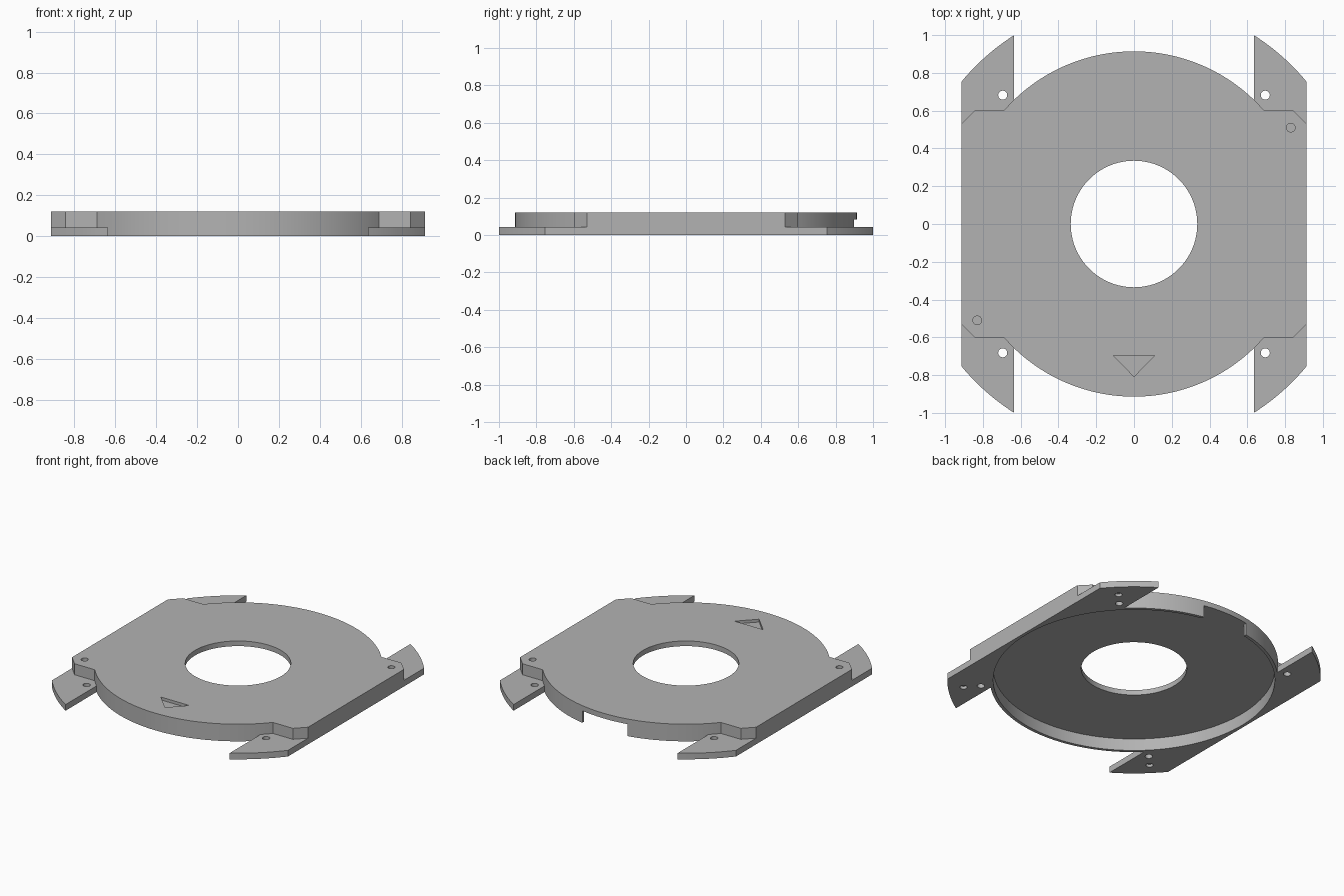
import bpy, bmesh, math

old = bpy.data.objects.get("Cube")
if old:
    bpy.data.objects.remove(old, do_unlink=True)

HEIGHT, FOOT_H, CEILING = 0.12, 0.043, 0.084
HALF_W, RIM_R, RECESS_R, FOOT_R = 0.914, 0.914, 0.893, 1.184

grey = bpy.data.materials.new("light grey")
grey.use_nodes = True
colour = (0.45, 0.45, 0.45, 1)
grey.diffuse_color = colour
grey.node_tree.nodes["Principled BSDF"].inputs["Base Color"].default_value = colour


def prism(name, outline, z0, z1):
    """Extrude a flat outline between two heights."""
    bm = bmesh.new()
    face = bm.faces.new([bm.verts.new((x, y, z0)) for x, y in outline])
    top = bmesh.ops.extrude_face_region(bm, geom=[face])["geom"]
    for v in top:
        if isinstance(v, bmesh.types.BMVert):
            v.co.z = z1
    bmesh.ops.recalc_face_normals(bm, faces=bm.faces)
    mesh = bpy.data.meshes.new(name)
    bm.to_mesh(mesh)
    bm.free()
    mesh.materials.append(grey)
    ob = bpy.data.objects.new(name, mesh)
    bpy.context.collection.objects.link(ob)
    return ob


def arc(r, a0, a1, n):
    return [(r * math.cos(a0 + (a1 - a0) * i / n), r * math.sin(a0 + (a1 - a0) * i / n))
            for i in range(n + 1)]


def circle(x, y, r, n):
    return [(x + px, y + py) for px, py in arc(r, 0, math.tau, n)[:-1]]


def combine(target, tool, operation):
    """Apply a boolean and discard the helper."""
    tool.hide_render = True
    mod = target.modifiers.new("combine", "BOOLEAN")
    mod.operation, mod.solver, mod.object = operation, "EXACT", tool
    bpy.context.view_layer.objects.active = target
    bpy.ops.object.modifier_apply(modifier=mod.name)
    bpy.data.objects.remove(tool, do_unlink=True)


def half_turn(points):
    return points + [(-x, -y) for x, y in points]


# Main plate: round front and back, straight sides, chamfered corners
corner = math.asin(0.6 / RIM_R)
plate = prism("mounting_plate", half_turn(
    [(HALF_W, 0.53), (0.845, 0.6)] + arc(RIM_R, corner, math.pi - corner, 64)
    + [(-0.845, 0.6), (-HALF_W, 0.53)]), 0, HEIGHT)

# Low side rails whose ends form the four feet
a0, a1 = math.acos(HALF_W / FOOT_R), math.acos(0.635 / FOOT_R)
end = arc(FOOT_R, a0, a1, 12)
for side in (1, -1):
    rail = end + [(x, -y) for x, y in reversed(end)]
    combine(plate, prism("side_rail", [(side * x, y) for x, y in rail], 0, FOOT_H), "UNION")

# Underside recess, centre opening and rear rim notch
cuts = [
    (circle(0, 0, RECESS_R, 128), -0.1, CEILING),
    (circle(0, 0, 0.335, 96), -0.1, 0.2),
    ([(-0.175, 0.8), (0.175, 0.8), (0.175, 1), (-0.175, 1)], -0.1, CEILING),
    # Front direction mark
    ([(-0.11, -0.695), (0, -0.808), (0.11, -0.695)], HEIGHT - 0.02, 0.2),
]
for sx in (1, -1):
    # Shallow holes in the top
    cuts.append((circle(sx * 0.83, sx * 0.51, 0.023, 24), HEIGHT - 0.03, 0.2))
    for sy in (1, -1):
        # Screw holes through the feet
        cuts.append((circle(sx * 0.695, sy * 0.682, 0.024, 24), -0.1, 0.2))
        # Blind holes under three of the feet
        if (sx, sy) != (-1, 1):
            cuts.append((circle(sx * 0.77, sy * 0.765, 0.023, 24), -0.1, 0.02))
for outline, z0, z1 in cuts:
    combine(plate, prism("cutter", outline, z0, z1), "DIFFERENCE")

bpy.ops.object.select_all(action="DESELECT")
plate.select_set(True)
bpy.context.view_layer.objects.active = plate
bpy.ops.object.shade_smooth_by_angle(angle=math.radians(30))
